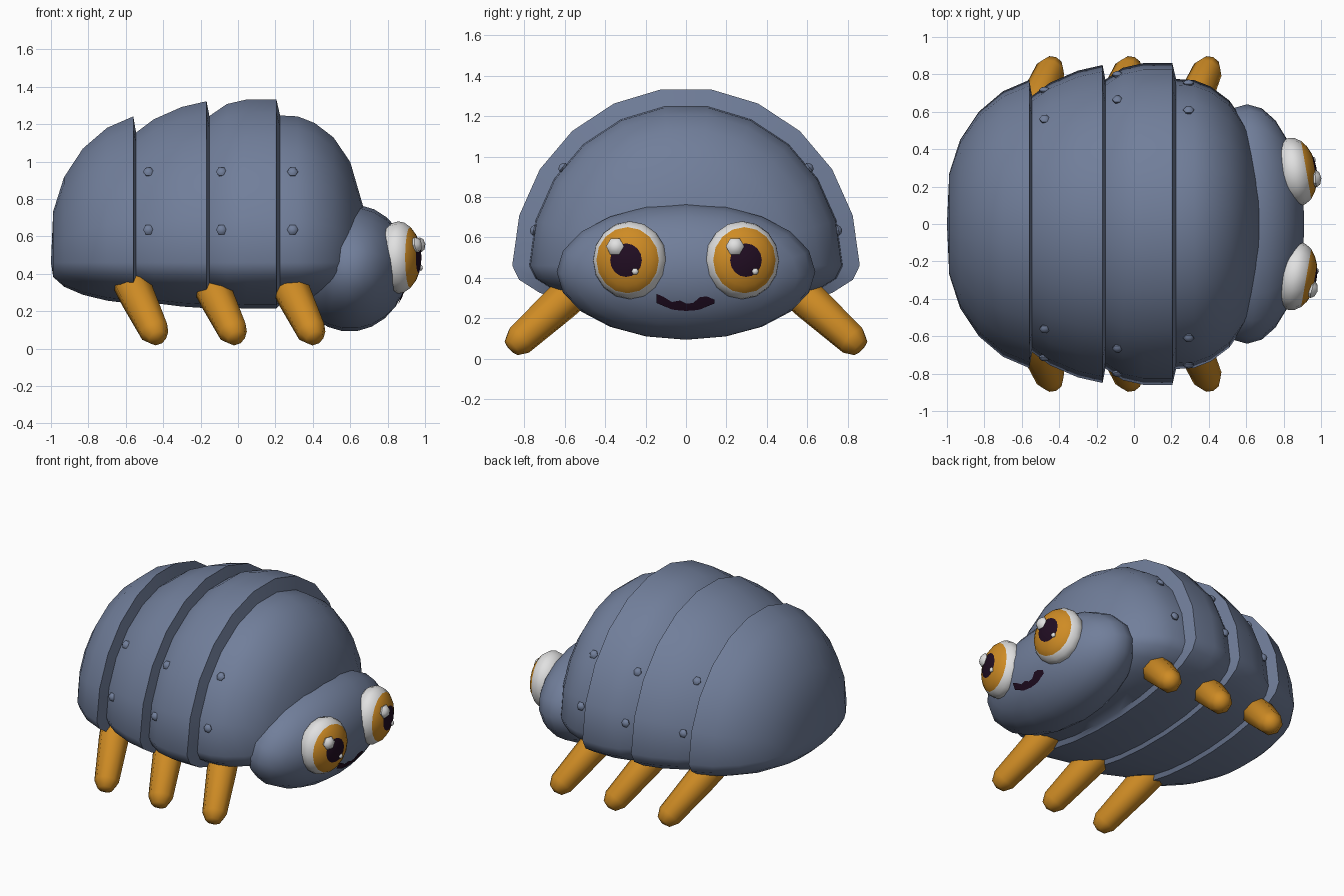
import bpy, bmesh, math
from mathutils import Vector, Matrix

if "Cube" in bpy.data.objects:
    bpy.data.objects.remove(bpy.data.objects["Cube"])


def material(name, rgb):
    m = bpy.data.materials.new(name)
    m.diffuse_color = (*rgb, 1)
    m.use_nodes = True
    m.node_tree.nodes["Principled BSDF"].inputs["Base Color"].default_value = m.diffuse_color
    return m


SLATE = material("slate_blue", (0.165, 0.21, 0.325))
AMBER = material("amber", (0.62, 0.26, 0.018))
WHITE = material("white", (0.75, 0.75, 0.75))
DARK = material("dark_plum", (0.015, 0.004, 0.016))


def finish(bm, name, mats, angle=50):
    bmesh.ops.recalc_face_normals(bm, faces=bm.faces)
    mesh = bpy.data.meshes.new(name)
    bm.to_mesh(mesh)
    bm.free()
    ob = bpy.data.objects.new(name, mesh)
    bpy.context.collection.objects.link(ob)
    for m in mats:
        mesh.materials.append(m)
    bpy.ops.object.select_all(action='DESELECT')
    ob.select_set(True)
    bpy.context.view_layer.objects.active = ob
    bpy.ops.object.shade_smooth_by_angle(angle=math.radians(angle))
    return ob


def lathe(profile, sides, up=1.0, down=1.0, wide=1.0, band_mat=None):
    """Rings around the x axis; first and last profile points are poles."""
    bm = bmesh.new()
    rings = []
    for x, r in profile[1:-1]:
        ring = []
        for k in range(sides):
            a = 2 * math.pi * k / sides
            s = math.sin(a)
            ring.append(bm.verts.new((x, r * wide * math.cos(a), r * s * (up if s > 0 else down))))
        rings.append(ring)
    start = bm.verts.new((profile[0][0], 0, 0))
    end = bm.verts.new((profile[-1][0], 0, 0))
    for k in range(sides):
        j = (k + 1) % sides
        faces = [bm.faces.new((start, rings[0][k], rings[0][j]))]
        for a, b in zip(rings, rings[1:]):
            faces.append(bm.faces.new((a[k], b[k], b[j], a[j])))
        faces.append(bm.faces.new((end, rings[-1][j], rings[-1][k])))
        if band_mat:
            for i, f in enumerate(faces):
                f.material_index = band_mat(i)
    return bm


# Overlapping armoured body
MID = 0.46
BODY = [(-1.0, 0), (-0.988, 0.27), (-0.93, 0.45), (-0.83, 0.6), (-0.7, 0.71), (-0.56, 0.77),
        (-0.545, 0.685), (-0.45, 0.755), (-0.3, 0.82), (-0.168, 0.85),
        (-0.153, 0.772), (-0.06, 0.835), (0.05, 0.86), (0.205, 0.86),
        (0.225, 0.775), (0.32, 0.77), (0.41, 0.735), (0.51, 0.66), (0.6, 0.53), (0.668, 0.3), (0.675, 0)]
body = finish(lathe(BODY, 22, up=1.025, down=0.29), "body", [SLATE])
body.location.z = MID


def body_radius(x):
    for (x0, r0), (x1, r1) in zip(BODY, BODY[1:]):
        if x0 <= x <= x1:
            return r0 + (r1 - r0) * (x - x0) / (x1 - x0)


# Head: wide ellipsoid, leaning forward a little
HEAD_C = Vector((0.605, 0, 0.43))
HEAD_S = Vector((0.305, 0.64, 0.34))
TILT = Matrix.Rotation(math.radians(8), 3, 'Y')
profile = [(-math.cos(math.pi * i / 12), math.sin(math.pi * i / 12)) for i in range(13)]
bm = lathe(profile, 20)
for v in bm.verts:
    v.co = HEAD_C + TILT @ Vector(v.co * HEAD_S)
finish(bm, "head", [SLATE])


def head_x(y, z):
    """Front surface of the head at a given y and z."""
    inv = TILT.transposed()
    o = inv @ (Vector((0, y, z)) - Vector((0, 0, HEAD_C.z)))
    d = inv @ Vector((1, 0, 0))
    o = Vector([p / s for p, s in zip(o, HEAD_S)])
    d = Vector([p / s for p, s in zip(d, HEAD_S)])
    a, b, c = d.dot(d), o.dot(d), o.dot(o) - 1
    return HEAD_C.x + (-b + math.sqrt(b * b - a * c)) / a


# Mouth: thin wavy plate following the head
MOUTH = [(-0.145, 0.32, 0.275), (-0.11, 0.305, 0.26), (-0.07, 0.28, 0.243), (-0.03, 0.287, 0.238),
         (0.0, 0.272, 0.236), (0.035, 0.275, 0.238), (0.07, 0.305, 0.243), (0.105, 0.307, 0.258),
         (0.14, 0.292, 0.272)]
bm = bmesh.new()
cols = []
for y, top, low in MOUTH:
    cols.append([bm.verts.new((head_x(y, z) + 0.005, y, z))
                 for z in (top, (top + low) / 2, low)])
for a, b in zip(cols, cols[1:]):
    for i in range(2):
        bm.faces.new((a[i], a[i + 1], b[i + 1], b[i]))
mouth = finish(bm, "mouth", [DARK])


# Small flattened bead facing a direction
def bead(name, pos, normal, radius, depth, mat, sides=6):
    pts = [(-depth, 0), (-depth * 0.5, radius * 0.85), (depth * 0.1, radius),
           (depth * 0.7, radius * 0.7), (depth, 0)]
    bm = lathe(pts, sides)
    rot = Vector(normal).to_track_quat('X', 'Z').to_matrix().to_4x4()
    bm.transform(Matrix.Translation(pos) @ rot)
    return finish(bm, name, [mat])


# Eyes: white, amber and dark bands around the viewing axis
ANGLES = [0, 13, 25.5, 42, 58, 75, 90, 110, 135, 180]
EYE_S = Vector((0.12, 0.185, 0.193))
eye_profile = [(math.cos(math.radians(a)), math.sin(math.radians(a))) for a in ANGLES]
for side, label in ((-1, "right"), (1, "left")):
    bm = lathe(eye_profile, 16, band_mat=lambda i: 2 if i < 2 else 1 if i < 4 else 0)
    place = (Matrix.Translation((0.858, side * 0.278, 0.487))
             @ Matrix.Rotation(side * math.radians(10), 4, 'Z') @ Matrix.Diagonal((*EYE_S, 1)))
    bm.transform(place)
    finish(bm, label + "_eye", [WHITE, AMBER, DARK])
    # Glints sit on the same side of both eyes
    for tag, dy, dz, r, d in (("large", -0.055, 0.068, 0.046, 0.03), ("small", 0.046, -0.056, 0.018, 0.013)):
        local = Vector((0, dy / EYE_S.y, dz / EYE_S.z))
        local.x = math.sqrt(1 - local.length_squared)
        bead(f"{label}_eye_{tag}_glint", place @ local, (1, side * 0.17 + dy * 2, dz * 2), r, d, WHITE)


# Six tapered legs splayed outwards
LEG = [(-0.02, 0), (0, 0.1), (0.16, 0.097), (0.46, 0.08), (0.515, 0.05), (0.53, 0)]
for side, label in ((-1, "right"), (1, "left")):
    for i, place in enumerate(("rear", "middle", "front")):
        root = Vector((-0.588 + 0.42 * i, side * 0.5, 0.385))
        tip = Vector((-0.425 + 0.42 * i, side * 0.872, 0.047))
        direction = tip - root
        bm = lathe(LEG, 8)
        bm.transform(Matrix.Translation(root) @ direction.to_track_quat('X', 'Z').to_matrix().to_4x4())
        finish(bm, f"{label}_{place}_leg", [AMBER])

# Rivets in pairs on each armour band
for side, label in ((-1, "right"), (1, "left")):
    for x, band in ((-0.478, "rear"), (-0.088, "middle"), (0.292, "front")):
        for z, row in ((0.945, "upper"), (0.635, "lower")):
            h = (z - MID) / 1.025
            y = side * math.sqrt(body_radius(x) ** 2 - h * h)
            bead(f"{label}_{band}_{row}_rivet", Vector((x, y, z)), (0, y, h), 0.03, 0.02, SLATE)
